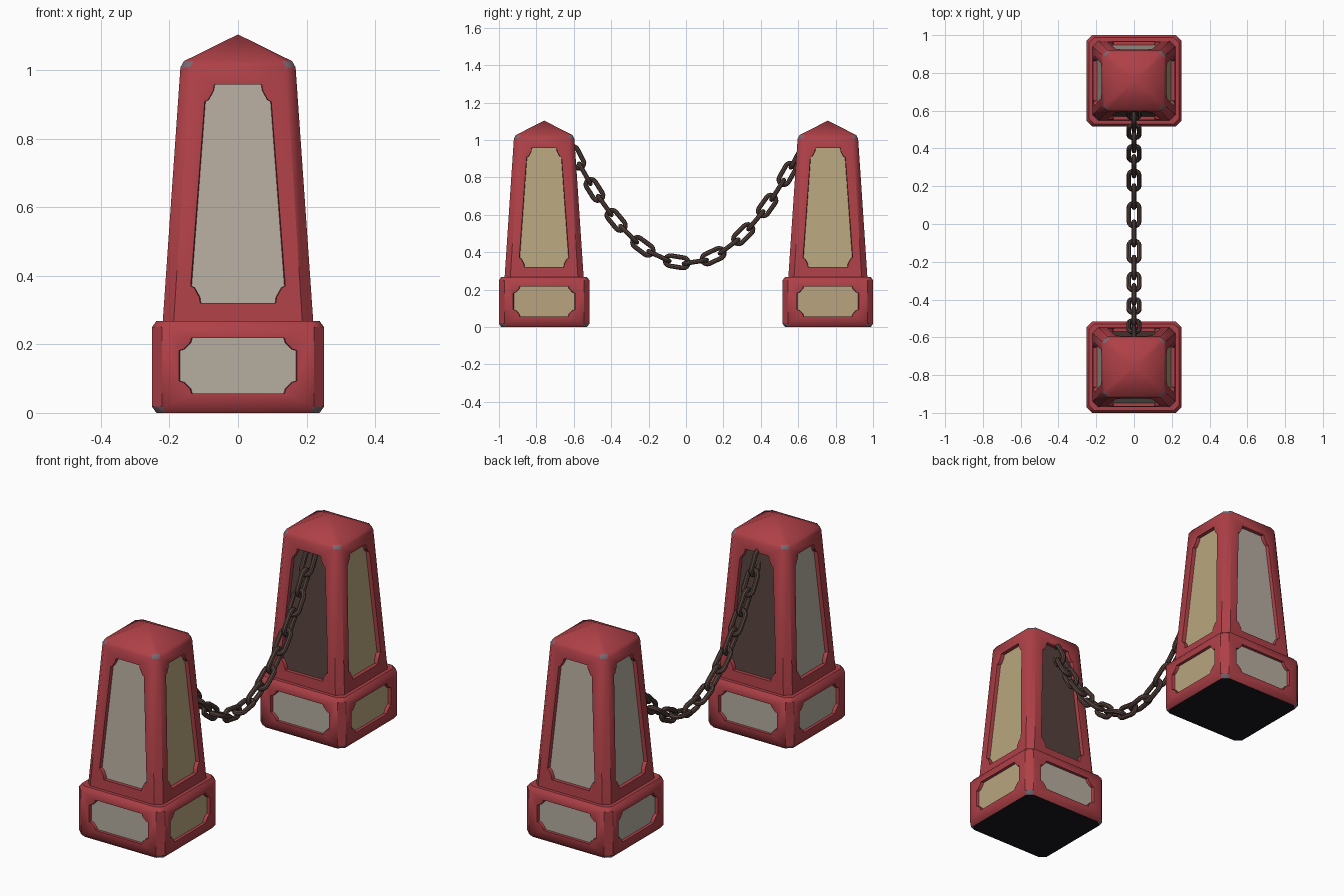
import bpy, bmesh, math
from mathutils import Vector, Matrix

if "Cube" in bpy.data.objects:
    bpy.data.objects.remove(bpy.data.objects["Cube"])


def srgb(r, g, b):
    lin = [((c / 255 + 0.055) / 1.055) ** 2.4 if c > 10 else c / 3294 for c in (r, g, b)]
    return (*lin, 1)


def material(name, rgb):
    m = bpy.data.materials.new(name)
    m.diffuse_color = srgb(*rgb)
    m.use_nodes = True
    m.node_tree.nodes["Principled BSDF"].inputs["Base Color"].default_value = m.diffuse_color
    return m


RED, CREAM, TAN, BROWN, WORN, BLACK = range(6)
MATS = [material("red_paint", (174, 64, 71)), material("cream_panel", (182, 173, 160)),
        material("tan_panel", (184, 165, 126)), material("rust_brown", (86, 67, 61)),
        material("worn_metal", (124, 105, 115)), material("dark_underside", (24, 23, 30))]
POST_Y = 0.7585
DEPTH_SCALE = 0.963      # posts are slightly narrower in y than in x


def panel_outline(z0, z1, w0, w1, cu, cz):
    """Notched panel outline as (u, z) points, w0 / w1 = half width at bottom / top."""
    right = []
    for z, w, s in ((z0, w0, 1), (z1, w1, -1)):
        pts = [(w - cu, z), (w - 0.9 * cu, z + s * 0.35 * cz),
               (w - 0.35 * cu, z + s * 0.9 * cz), (w, z + s * cz)]
        right += pts if s == 1 else pts[::-1]
    return right + [(-u, z) for u, z in reversed(right)]


def build_block(name, y, sections, panel_ring, outline, depth, colours, worn_ring, apex=None):
    """Stack chamfered square sections (z, half, chamfer); cut a recessed panel in each side."""
    bm = bmesh.new()
    turns = [Matrix.Rotation(i * math.pi / 2, 3, 'Z') for i in range(4)]
    rings = []
    for z, h, c in sections:
        rings.append([bm.verts.new(t @ Vector((u, -h, z)))
                      for t in turns for u in (-(h - c), h - c)])
    za, ha, _ = sections[panel_ring]
    zb, hb, _ = sections[panel_ring + 1]

    def edge(a, b):
        return bm.edges.get((a, b)) or bm.edges.new((a, b))

    for r in range(len(rings) - 1):
        lo, hi = rings[r], rings[r + 1]
        for k in range(8):
            n = (k + 1) % 8
            quad = [lo[k], lo[n], hi[n], hi[k]]
            if r != panel_ring or k % 2:
                f = bm.faces.new(quad)
                if r == worn_ring and k % 2:
                    f.material_index = WORN
                continue
            # frame around the panel, recess walls and coloured panel
            t = turns[k // 2]
            front, back = [], []
            for u, z in outline:
                d = ha + (hb - ha) * (z - za) / (zb - za)
                front.append(bm.verts.new(t @ Vector((u, -d, z))))
                back.append(bm.verts.new(t @ Vector((u * 0.98, -d + depth, z))))
            edges = [edge(quad[i], quad[i - 1]) for i in range(4)]
            edges += [edge(front[i], front[i - 1]) for i in range(len(front))]
            bmesh.ops.triangle_fill(bm, edges=edges, use_beauty=True,
                                    normal=t @ Vector((0, -1, 0)))
            for i in range(len(front)):
                bm.faces.new([front[i - 1], front[i], back[i], back[i - 1]])
            bm.faces.new(back).material_index = colours[k // 2]
    bm.faces.new(rings[0][::-1]).material_index = BLACK
    if apex:
        tip = bm.verts.new((0, 0, apex))
        for k in range(8):
            bm.faces.new([rings[-1][k], rings[-1][(k + 1) % 8], tip])
    else:
        bm.faces.new(rings[-1])
    bmesh.ops.recalc_face_normals(bm, faces=bm.faces[:])
    bmesh.ops.scale(bm, vec=(1, DEPTH_SCALE, 1), verts=bm.verts[:])
    mesh = bpy.data.meshes.new(name)
    bm.to_mesh(mesh)
    bm.free()
    for m in MATS:
        mesh.materials.append(m)
    ob = bpy.data.objects.new(name, mesh)
    ob.location.y = y
    bpy.context.collection.objects.link(ob)


# posts: side order is -y, +x, +y, -x; the chain side of each shaft is brown
base_panel = panel_outline(0.057, 0.218, 0.172, 0.172, 0.036, 0.036)
shaft_panel = panel_outline(0.32, 0.958, 0.138, 0.097, 0.028, 0.05)
for label, side in (("front", -1), ("back", 1)):
    build_block(label + "_post_base", side * POST_Y,
                [(0, 0.238, 0.028), (0.018, 0.251, 0.03), (0.25, 0.251, 0.03),
                 (0.268, 0.238, 0.028)],
                1, base_panel, 0.016, [CREAM, TAN, CREAM, CREAM], 0)
    shaft_colours = [CREAM, TAN, CREAM, CREAM]
    shaft_colours[2 if side < 0 else 0] = BROWN
    build_block(label + "_post_shaft", side * POST_Y,
                [(0.26, 0.22, 0.032), (1.008, 0.168, 0.028), (1.026, 0.158, 0.028)],
                0, shaft_panel, 0.02, shaft_colours, 1, apex=1.104)

# chain: oval links spaced evenly along a sagging parabola
WIRE, LINKS, END, SAG, LOW = 0.0125, 18, 0.612, 1.62, 0.345
path = [Vector((0, y, LOW + SAG * y * y))
        for y in (END * (i / 1000 - 1) for i in range(2001))]
dist = [0]
for a, b in zip(path, path[1:]):
    dist.append(dist[-1] + (b - a).length)
pitch = dist[-1] / LINKS
curve = bpy.data.curves.new("chain", 'CURVE')
curve.dimensions = '3D'
curve.bevel_depth = WIRE
curve.bevel_resolution = 2
radius = 0.0275
straight = pitch / 2 + WIRE - radius
for n in range(LINKS):
    i = min(range(len(dist)), key=lambda j: abs(dist[j] - (n + 0.5) * pitch))
    along = Vector((0, 1, 2 * SAG * path[i].y)).normalized()
    across = Vector((1, 0, 0)) if n % 2 else along.cross(Vector((1, 0, 0)))
    spline = curve.splines.new('POLY')
    spline.points.add(15)
    for p in range(16):
        end = 1 if p < 8 else -1
        a = math.pi * ((p % 8) / 7 - 0.5) + (0 if end > 0 else math.pi)
        co = path[i] + along * (end * straight + radius * math.cos(a)) + across * radius * math.sin(a)
        spline.points[p].co = (*co, 1)
    spline.use_cyclic_u = True
chain = bpy.data.objects.new("chain", curve)
bpy.context.collection.objects.link(chain)
curve.materials.append(MATS[BROWN])
bpy.context.view_layer.objects.active = chain
chain.select_set(True)
bpy.ops.object.convert(target='MESH')

# smooth the rounded parts, keep the chamfers crisp
for ob in bpy.context.scene.objects:
    ob.select_set(True)
    bpy.context.view_layer.objects.active = ob
bpy.ops.object.shade_smooth_by_angle(angle=math.radians(40))
